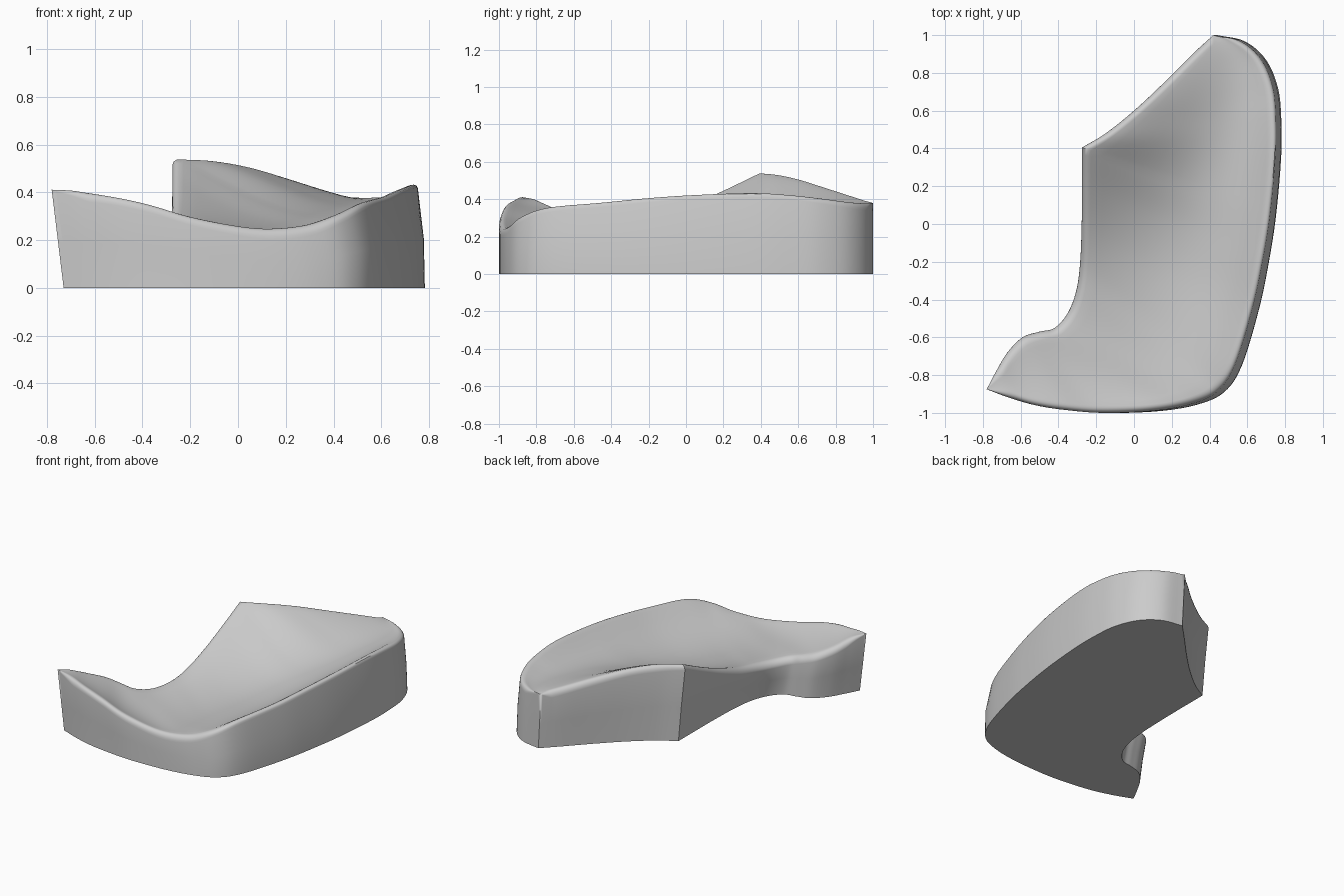
import bpy
import bmesh
import math
from mathutils import Vector

default_cube = bpy.data.objects.get("Cube")
if default_cube:
    bpy.data.objects.remove(default_cube, do_unlink=True)

STEPS = 6            # sections between neighbouring stations
ROUND = 0.05         # radius of the rolled rim

# Notched rim, from the pointed horn to the high corner
notch_rim = [
    (-.78, -.875, .411), (-.73, -.78, .399), (-.67, -.68, .357),
    (-.59, -.60, .32), (-.5, -.57, .292), (-.42, -.55, .27),
    (-.35, -.47, .257), (-.305, -.35, .265), (-.285, -.2, .295),
    (-.277, 0, .37), (-.275, .2, .46), (-.275, .405, .557)]

# Back rim, from the high corner to the far corner
back_rim = [
    (-.275, .405, .557), (-.15, .48, .543), (0, .6, .52), (.15, .74, .475),
    (.3, .89, .425), (.37, .955, .402), (.42, 1, .38)]

# Outer rim, running round the other side from the horn to the far corner
outer_rim = [
    (-.78, -.875, .411), (-.66, -.92, .412), (-.52, -.96, .397),
    (-.36, -.985, .362), (-.16, -1, .303), (.1, -.99, .256),
    (.3, -.955, .268), (.44, -.89, .325), (.535, -.75, .378),
    (.628, -.45, .408), (.682, -.2, .433), (.722, .05, .45),
    (.75, .35, .461), (.753, .55, .449), (.737, .72, .427),
    (.675, .87, .402), (.565, .967, .389), (.42, 1, .38)]

# Heights of the hollow at one third and two thirds of each section
hollow = [
    (.411, .411), (.398, .402), (.357, .368), (.317, .328), (.275, .275),
    (.25, .24), (.237, .235), (.232, .235), (.233, .238), (.255, .245),
    (.304, .266), (.385, .3), (.422, .332), (.417, .35), (.405, .362),
    (.39, .37), (.385, .376), (.38, .38)]
CORNER = len(notch_rim) - 1


def smooth_path(points):
    """Catmull-Rom path through the points."""
    pts = [Vector(p) for p in points]
    pts = [pts[0] * 2 - pts[1]] + pts + [pts[-1] * 2 - pts[-2]]
    path = []
    for a, b, c, d in zip(pts, pts[1:], pts[2:], pts[3:]):
        for i in range(STEPS):
            t = i / STEPS
            path.append(b + (c - a) * (t / 2)
                        + (a * 2 - b * 5 + c * 4 - d) * (t * t / 2)
                        + (b * 3 - a - c * 3 + d) * (t ** 3 / 2))
    path.append(pts[-2])
    return path


def cornered_path(before, after):
    """Two smooth paths meeting at a sharp corner."""
    return smooth_path(before)[:-1] + smooth_path(after)


def dish(a, b, c, d, t):
    """Cubic through four evenly spaced heights."""
    u, v, w = 3 * t - 1, 3 * t - 2, t - 1
    return (-a * u * v * w + 9 * b * t * v * w
            - 9 * c * t * u * w + d * t * u * v) / 2


def wall(rim, lean, bulge):
    """Lower wall points, upright near the base and leaning above."""
    height = 0.45
    return [Vector((rim.x + lean, rim.y, 0)),
            Vector((rim.x + lean * (1 - height + bulge), rim.y, rim.z * height))]


def section(inner, outer, low, inner_lean, outer_lean, bulge):
    """Closed ring: up one wall, across the dished top, down the other wall."""
    width = (outer - inner).xy.length
    radius = min(ROUND, width / 4)
    edge = radius / width if width > 1e-6 else 0
    arc = [edge * (1 - math.cos(math.radians(a))) for a in range(0, 91, 15)]
    across = [edge + (1 - 2 * edge) * i / 14 for i in range(1, 14)]
    stops = arc + across + [1 - t for t in reversed(arc)]

    ring = wall(inner, inner_lean, 0)
    for t in stops:
        z = dish(inner.z, low.x, low.y, outer.z, t)
        nearest = min(t, 1 - t)
        if edge and nearest < edge:
            u = 1 - nearest / edge
            z -= radius * (1 - math.sqrt(max(0, 1 - u * u)))
        p = inner.lerp(outer, t)
        ring.append(Vector((p.x, p.y, z)))
    return ring + wall(outer, outer_lean, bulge)[::-1]


# Loft the body through all sections
inner_path = cornered_path(notch_rim, back_rim)
outer_path = smooth_path(outer_rim)
hollow_path = cornered_path(hollow[:CORNER + 1], hollow[CORNER:])

bm = bmesh.new()
rings = []
last = len(outer_path) - 1
for i, (a, b, low) in enumerate(zip(inner_path, outer_path, hollow_path)):
    left = 1 - i / last
    inner_lean = min(0.05, 0.02 + 0.1 * left)
    outer_lean = 0.02 + 0.03 * left
    bulge = 0.4 * math.sin(math.pi * left)
    ring = section(a, b, low, inner_lean, outer_lean, bulge)
    rings.append([bm.verts.new(p) for p in ring])

for first, second in zip(rings, rings[1:]):
    count = len(first)
    for j in range(count):
        k = (j + 1) % count
        bm.faces.new((first[j], first[k], second[k], second[j]))

# Close the pointed ends
bmesh.ops.remove_doubles(bm, verts=bm.verts, dist=1e-4)
bmesh.ops.recalc_face_normals(bm, faces=bm.faces)

mesh = bpy.data.meshes.new("dished_block")
bm.to_mesh(mesh)
bm.free()
body = bpy.data.objects.new("dished_block", mesh)
bpy.context.collection.objects.link(body)

# Plain grey finish
grey = bpy.data.materials.new("plain_grey")
grey.use_nodes = True
colour = (0.6, 0.6, 0.6, 1)
grey.diffuse_color = colour
for node in grey.node_tree.nodes:
    if node.type == "BSDF_PRINCIPLED":
        node.inputs["Base Color"].default_value = colour
mesh.materials.append(grey)

# Smooth walls and rim, crisp corners and base
bpy.ops.object.select_all(action="DESELECT")
body.select_set(True)
bpy.context.view_layer.objects.active = body
bpy.ops.object.shade_smooth_by_angle(angle=math.radians(35))
